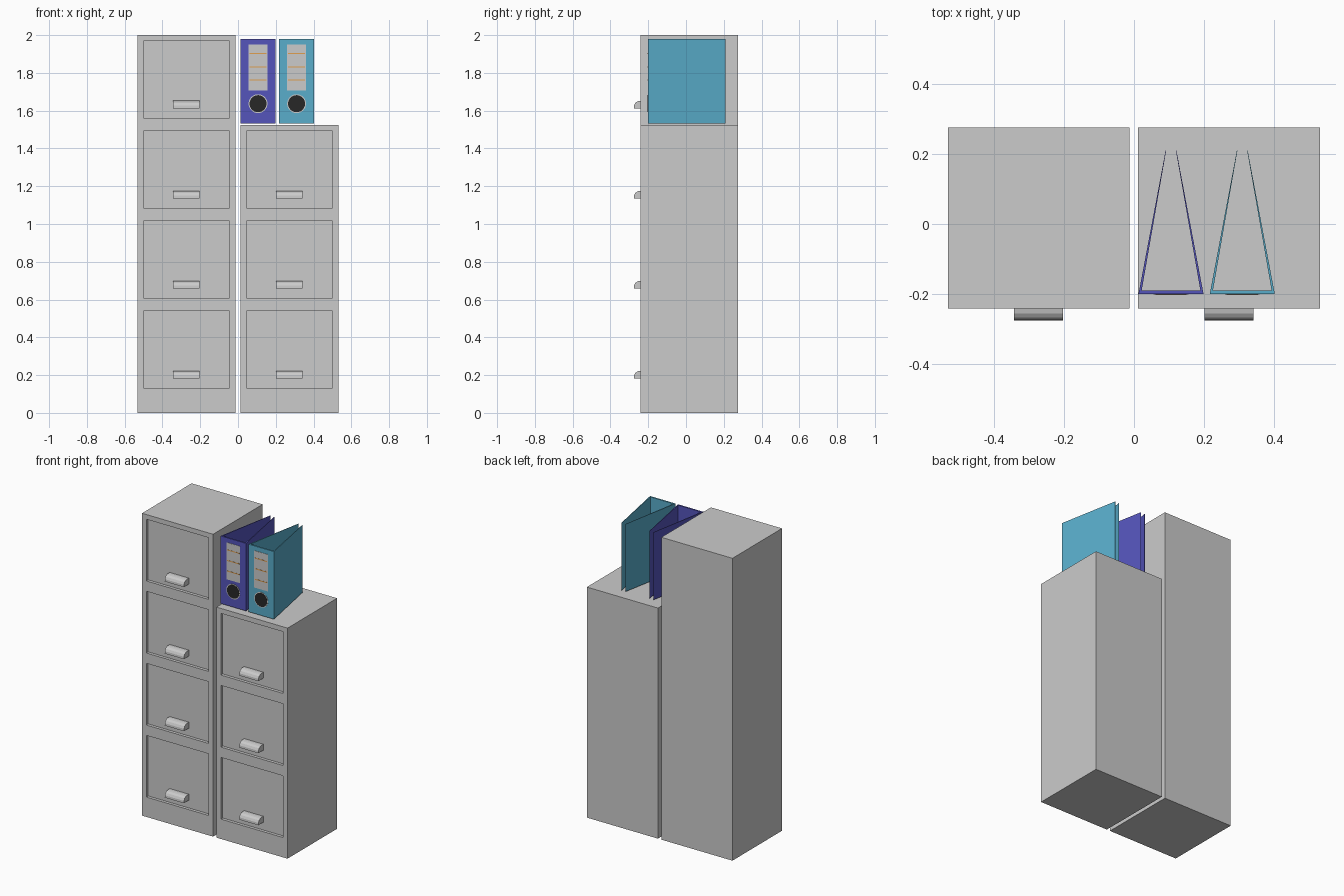
import bpy, bmesh, math

if "Cube" in bpy.data.objects:
    bpy.data.objects.remove(bpy.data.objects["Cube"])

FRONT, BACK = -0.242, 0.276      # cabinet depth limits
RECESS = 0.018                   # how far drawer fronts sit back
PITCH = 0.4765                   # drawer spacing


def material(name, rgb):
    m = bpy.data.materials.new(name)
    m.diffuse_color = (*rgb, 1)
    m.use_nodes = True
    m.node_tree.nodes["Principled BSDF"].inputs["Base Color"].default_value = m.diffuse_color
    return m


def add(name, bm, mat=None):
    bmesh.ops.recalc_face_normals(bm, faces=bm.faces)
    me = bpy.data.meshes.new(name)
    bm.to_mesh(me)
    bm.free()
    ob = bpy.data.objects.new(name, me)
    bpy.context.collection.objects.link(ob)
    if mat:
        me.materials.append(mat)
    return ob


def box_into(bm, x, y, z):
    vs = bmesh.ops.create_cube(bm, size=1)["verts"]
    for v in vs:
        for i, (a, b) in enumerate((x, y, z)):
            v.co[i] = a if v.co[i] < 0 else b


def box(name, x, y, z, mat=None):
    bm = bmesh.new()
    box_into(bm, x, y, z)
    return add(name, bm, mat)


def prism(name, pts, offset, mat=None):
    """Extrude a closed outline of 3D points along offset."""
    bm = bmesh.new()
    face = bm.faces.new([bm.verts.new(p) for p in pts])
    new = bmesh.ops.extrude_face_region(bm, geom=[face], use_keep_orig=True)["geom"]
    bmesh.ops.translate(bm, vec=offset,
                        verts=[g for g in new if isinstance(g, bmesh.types.BMVert)])
    return add(name, bm, mat)


def disc(name, x, z, r, y0, y1, mat=None):
    n = 32
    pts = [(x + r * math.cos(2 * math.pi * i / n), y0,
            z + r * math.sin(2 * math.pi * i / n)) for i in range(n)]
    return prism(name, pts, (0, y1 - y0, 0), mat)


steel = material("cabinet_grey", (0.55, 0.55, 0.55))
black = material("finger_hole_black", (0.02, 0.02, 0.02))
orange = material("label_line_orange", (0.75, 0.35, 0.08))
blue = material("binder_blue", (0.09, 0.09, 0.50))
teal = material("binder_teal", (0.10, 0.42, 0.60))


def cabinet(name, xc, height, drawers):
    body = box(name + "_body", (xc - 0.26, xc + 0.26), (FRONT, BACK), (0, height), steel)
    x0, x1 = xc - 0.228, xc + 0.228
    zs = [0.131 + i * PITCH for i in range(drawers)]

    # drawer openings
    bm = bmesh.new()
    for z in zs:
        box_into(bm, (x0, x1), (FRONT - 0.1, FRONT + RECESS + 0.006), (z, z + 0.408))
    cutter = add(name + "_cutter", bm)
    cutter.hide_render = True
    mod = body.modifiers.new("openings", "BOOLEAN")
    mod.operation, mod.object, mod.solver = "DIFFERENCE", cutter, "EXACT"
    bpy.context.view_layer.objects.active = body
    bpy.ops.object.modifier_apply(modifier=mod.name)
    bpy.data.objects.remove(cutter)

    # drawer fronts and hooded pulls
    for i, z in enumerate(zs):
        box(f"{name}_drawer_{i + 1}", (x0 + 0.001, x1 - 0.001),
            (FRONT + RECESS, FRONT + RECESS + 0.006), (z + 0.001, z + 0.407))
        h = z + 0.052
        profile = [(FRONT + RECESS, h), (-0.276, h), (-0.275, h + 0.015),
                   (-0.268, h + 0.029), (-0.256, h + 0.037), (-0.242, h + 0.040),
                   (FRONT + RECESS, h + 0.040)]
        prism(f"{name}_handle_{i + 1}", [(xc - 0.07, y, zz) for y, zz in profile],
              (0.14, 0, 0))


def binder(name, xc, mat):
    z0, z1 = 1.533, 1.98
    f, b = -0.200, 0.210
    # spine and two tapering covers as one open-backed outline
    half = [(0.093, f), (0.0155, b), (0.014, b), (0.084, f + 0.01)]
    outline = [(-x, y) for x, y in half[::-1]]
    outline = half + outline
    prism(name + "_shell", [(xc + x, y, z0) for x, y in outline], (0, 0, z1 - z0), mat)

    # label with ruled lines
    box(name + "_label", (xc - 0.05, xc + 0.05), (f - 0.002, f + 0.002), (1.706, 1.95))
    for i, z in enumerate((1.762, 1.832, 1.902)):
        box(f"{name}_label_line_{i + 1}", (xc - 0.045, xc + 0.045),
            (f - 0.003, f), (z - 0.003, z + 0.003), orange)

    # finger hole with metal rim
    disc(name + "_hole_rim", xc, 1.637, 0.050, f - 0.002, f + 0.002)
    disc(name + "_finger_hole", xc, 1.637, 0.045, f - 0.003, f + 0.002, black)


cabinet("tall_cabinet", -0.273, 2.0, 4)
cabinet("short_cabinet", 0.272, 1.525, 3)
binder("blue_binder", 0.106, blue)
binder("teal_binder", 0.310, teal)
